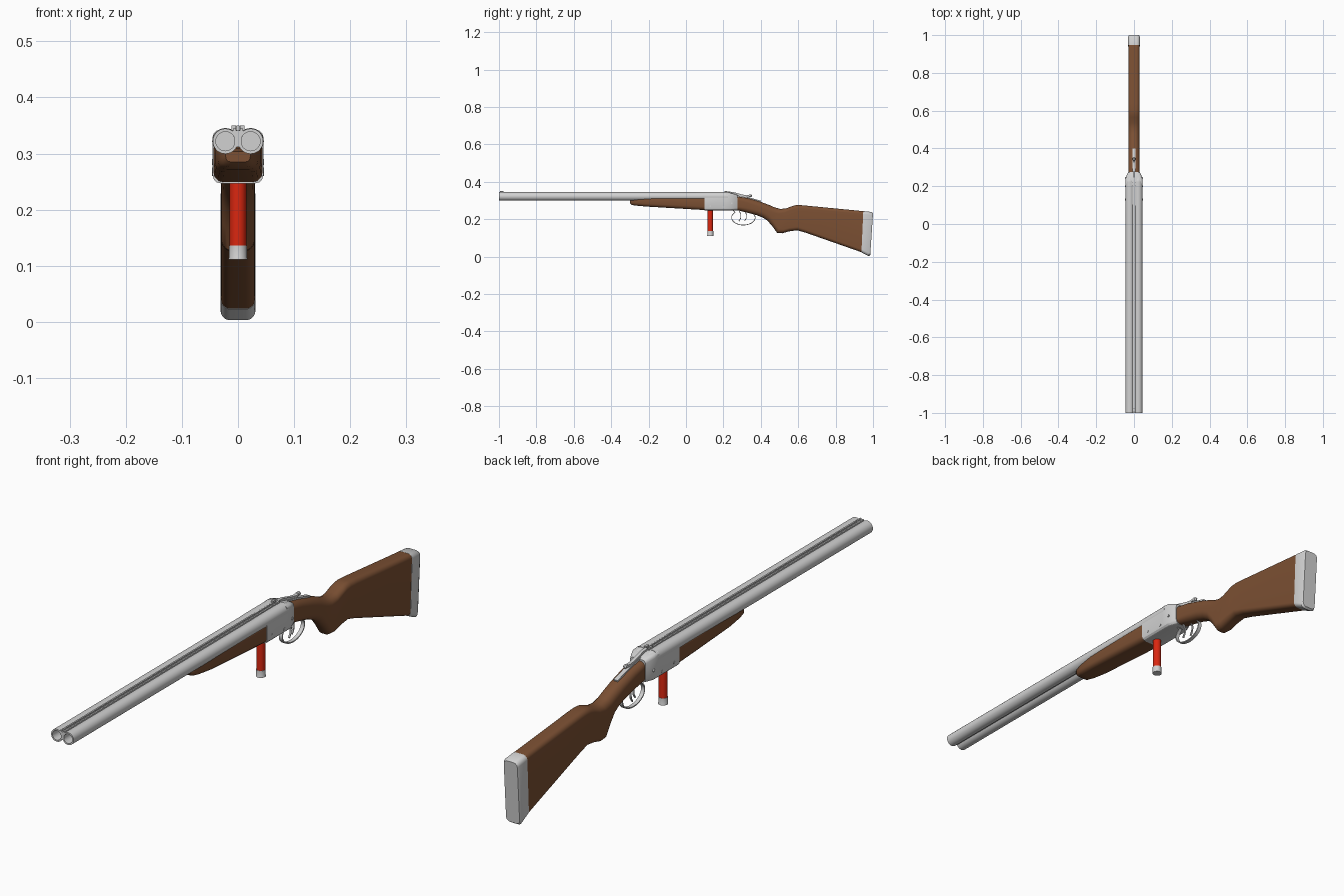
import bpy, bmesh
from math import sin, cos, pi
from mathutils import Matrix

cube = bpy.data.objects.get("Cube")
if cube:
    bpy.data.objects.remove(cube, do_unlink=True)


def material(name, rgb):
    m = bpy.data.materials.new(name)
    m.use_nodes = True
    m.diffuse_color = (*rgb, 1)
    m.node_tree.nodes["Principled BSDF"].inputs["Base Color"].default_value = (*rgb, 1)
    return m


STEEL = material("light steel", (0.64, 0.64, 0.64))
WOOD = material("brown wood", (0.2, 0.08, 0.033))
RED = material("red plastic", (0.7, 0.02, 0.005))


def finish(name, bm, mat, angle=0.6):
    bmesh.ops.recalc_face_normals(bm, faces=bm.faces)
    me = bpy.data.meshes.new(name)
    bm.to_mesh(me)
    bm.free()
    me.materials.append(mat)
    ob = bpy.data.objects.new(name, me)
    bpy.context.collection.objects.link(ob)
    bpy.ops.object.select_all(action="DESELECT")
    ob.select_set(True)
    bpy.context.view_layer.objects.active = ob
    bpy.ops.object.shade_smooth_by_angle(angle=angle)
    return ob


def skin(name, rings, mat, closed_path=False, angle=0.6):
    """Join rings of points with quads and cap the ends."""
    bm = bmesh.new()
    loops = [[bm.verts.new(p) for p in ring] for ring in rings]
    n = len(loops[0])
    pairs = list(zip(loops, loops[1:]))
    if closed_path:
        pairs.append((loops[-1], loops[0]))
    for a, b in pairs:
        for i in range(n):
            j = (i + 1) % n
            bm.faces.new((a[i], a[j], b[j], b[i]))
    if not closed_path:
        bm.faces.new(loops[0])
        bm.faces.new(loops[-1])
    return finish(name, bm, mat, angle)


def section(yt, zt, yb, zb, hw, rt, rb, seg):
    """Rounded rectangle across x, running from a top point to a bottom point."""
    h = zt - zb
    ring = []
    for k, (sx, top) in enumerate(((1, 1), (-1, 1), (-1, 0), (1, 0))):
        r = min(rt if top else rb, hw * 0.95, h * 0.48)
        for i in range(seg + 1):
            a = (k + i / seg) * pi / 2
            x = sx * (hw - r) + r * cos(a)
            v = (h - r if top else r) + r * sin(a)
            t = v / h
            ring.append((x, yb + (yt - yb) * t, zb + h * t))
    return ring


def tube(name, profile, mat, x=0, y=0, z=0, axis="Y", n=28, closed=False):
    """Turn (distance, radius) pairs around an axis."""
    rings = []
    for d, r in profile:
        ring = []
        for i in range(n):
            u, v = r * cos(2 * pi * i / n), r * sin(2 * pi * i / n)
            p = {"X": (d, u, v), "Y": (u, d, v), "Z": (u, v, d)}[axis]
            ring.append((p[0] + x, p[1] + y, p[2] + z))
        rings.append(ring)
    return skin(name, rings, mat, closed)


def strap(name, path, hw, t, mat):
    """Flat band following a path in the side plane."""
    rings = []
    for i, (y, z) in enumerate(path):
        a, b = path[max(i - 1, 0)], path[min(i + 1, len(path) - 1)]
        dy, dz = b[0] - a[0], b[1] - a[1]
        s = t / (dy * dy + dz * dz) ** 0.5
        ny, nz = -dz * s, dy * s
        rings.append([(hw, y + ny, z + nz), (-hw, y + ny, z + nz),
                      (-hw, y - ny, z - nz), (hw, y - ny, z - nz)])
    return skin(name, rings, mat)


def box(name, lo, hi, mat):
    bm = bmesh.new()
    size = [b - a for a, b in zip(lo, hi)]
    mid = [(a + b) / 2 for a, b in zip(lo, hi)]
    bmesh.ops.create_cube(bm, size=1, matrix=Matrix.Translation(mid) @ Matrix.Diagonal((*size, 1)))
    return finish(name, bm, mat)


# Barrels with open bores
for side, x in (("left", 0.0225), ("right", -0.0225)):
    tube(side + "_barrel", [(-0.3, 0.017), (-1, 0.017), (-1, 0.0225), (0.05, 0.0225),
                            (0.12, 0.0235), (0.225, 0.0235)], STEEL, x=x, z=0.322)
    # Rounded fence behind each barrel
    tube(side + "_fence", [(0.2, 0.0235), (0.225, 0.0225), (0.245, 0.017), (0.255, 0.006)],
         STEEL, x=x, z=0.322)
    # Rail of the sighting rib
    xs = x / abs(x)
    box(side + "_rib_rail", (xs * 0.0035 if x > 0 else -0.009, -1, 0.33),
        (0.009 if x > 0 else -0.0035, 0.225, 0.345), STEEL)
box("rib_web", (-0.006, -1, 0.312), (0.006, 0.225, 0.341), STEEL)
box("front_sight", (-0.003, -0.995, 0.34), (0.003, -0.975, 0.35), STEEL)
for s in (-1, 1):
    box("rear_sight_leaf", (s * 0.008 - 0.004, 0.205, 0.34), (s * 0.008 + 0.004, 0.222, 0.35), STEEL)

# Wooden fore-end
fore = [(-0.3, 0.304, 0.285, 0.022, 0.012), (-0.29, 0.306, 0.276, 0.029, 0.014),
        (-0.26, 0.31, 0.272, 0.036, 0.016), (-0.2, 0.312, 0.267, 0.041, 0.016),
        (0.0, 0.312, 0.255, 0.044, 0.018), (0.102, 0.312, 0.249, 0.044, 0.018)]
skin("fore_end", [section(y, t, y, b, w, 0.003, r, 3) for y, t, b, w, r in fore], WOOD)

# Receiver with the standing breech
body = [(0.1, 0.318, 0.247, 0.045), (0.214, 0.318, 0.247, 0.045), (0.215, 0.342, 0.247, 0.045),
        (0.24, 0.34, 0.247, 0.045), (0.262, 0.334, 0.247, 0.037), (0.275, 0.328, 0.247, 0.031)]
skin("receiver", [section(y, t, y, b, w, 0.012 if t > 0.32 else 0.003, 0.014, 3)
                  for y, t, b, w in body], STEEL, angle=0.5)
for y, z in ((0.13, 0.27), (0.2, 0.265), (0.245, 0.285)):
    tube("receiver_pin", [(-0.0465, 0.005), (0.0465, 0.005)], STEEL, y=y, z=z, axis="X", n=12)

# Stock: top point, bottom point, half width, corner radius
stock = [(0.27, 0.323, 0.27, 0.249, 0.030, 0.020), (0.33, 0.313, 0.32, 0.237, 0.030, 0.024),
         (0.40, 0.293, 0.377, 0.222, 0.030, 0.026), (0.445, 0.276, 0.41, 0.209, 0.030, 0.026),
         (0.475, 0.263, 0.435, 0.193, 0.030, 0.026), (0.505, 0.255, 0.462, 0.162, 0.030, 0.025),
         (0.535, 0.258, 0.488, 0.126, 0.030, 0.023), (0.565, 0.269, 0.515, 0.125, 0.030, 0.021),
         (0.585, 0.275, 0.55, 0.135, 0.030, 0.020), (0.605, 0.276, 0.595, 0.141, 0.030, 0.019),
         (0.64, 0.273, 0.64, 0.128, 0.030, 0.018), (0.95, 0.243, 0.94, 0.023, 0.030, 0.016)]
skin("stock", [section(*s[:5], s[5], s[5], 6) for s in stock], WOOD)

# Butt pad
pad = [(0.948, 0.2435, 0.938, 0.023, 0.031, 0.017), (0.992, 0.239, 0.977, 0.003, 0.031, 0.017),
       (1.0, 0.233, 0.985, 0.008, 0.027, 0.015)]
skin("butt_pad", [section(*s[:5], s[5], s[5], 6) for s in pad], STEEL)

# Trigger guard and the two triggers
guard = [(0.307 + 0.063 * cos(a), 0.209 + 0.04 * sin(a))
         for a in (pi * (0.75 + 1.4 * i / 24) for i in range(25))]
strap("trigger_guard", [(0.25, 0.25)] + guard + [(0.35, 0.235)], 0.007, 0.002, STEEL)
for name, y, x in (("front_trigger", 0.285, 0.005), ("rear_trigger", 0.315, -0.005)):
    path = [(y, 0.245), (y + 0.008, 0.225), (y + 0.007, 0.205), (y - 0.002, 0.19)]
    strap(name, path, 0.003, 0.002, STEEL).location.x = x

# Top lever with its thumb piece and tang
strap("top_tang", [(0.26, 0.331), (0.33, 0.316), (0.4, 0.296)], 0.008, 0.003, STEEL)
strap("top_lever", [(0.225, 0.344), (0.25, 0.342), (0.3, 0.328), (0.325, 0.324), (0.345, 0.327)],
      0.006, 0.004, STEEL)
tube("thumb_piece", [(0.334, 0.003), (0.338, 0.007), (0.348, 0.007), (0.353, 0.003)],
     STEEL, z=0.326, n=14)

# Shell hanging below the receiver
tube("shell_case", [(0.133, 0.0148), (0.25, 0.0148)], RED, y=0.13, axis="Z")
tube("shell_base", [(0.111, 0.0165), (0.114, 0.0165), (0.116, 0.0158), (0.136, 0.0158)],
     STEEL, y=0.13, axis="Z")
